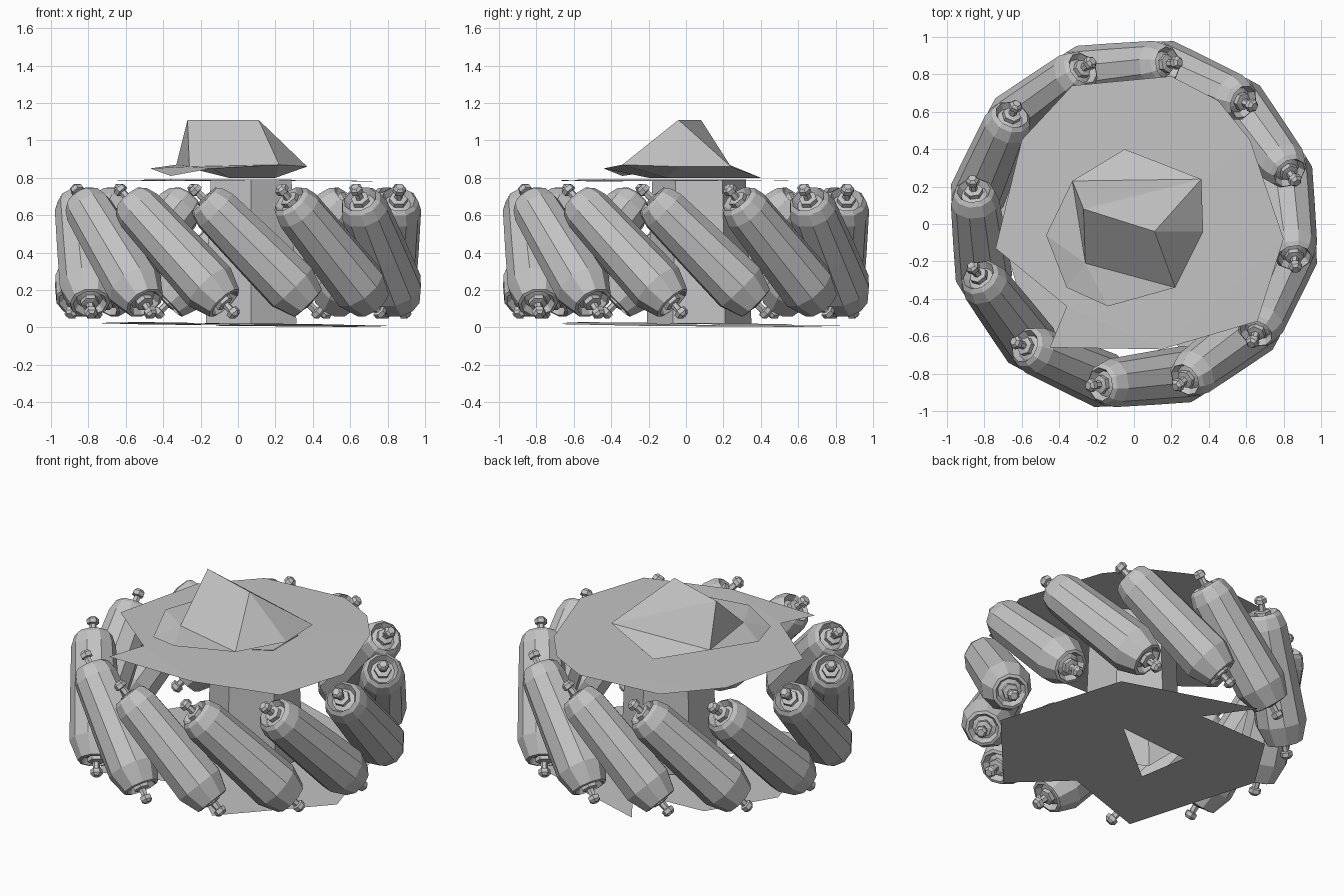
import bpy, bmesh, math
from mathutils import Vector, Matrix

if "Cube" in bpy.data.objects:
    bpy.data.objects.remove(bpy.data.objects["Cube"])

grey = bpy.data.materials.new("plain grey")
grey.diffuse_color = (0.55, 0.55, 0.55, 1)
grey.use_nodes = True
grey.node_tree.nodes["Principled BSDF"].inputs["Base Color"].default_value = grey.diffuse_color


def add_object(name, bm):
    bmesh.ops.recalc_face_normals(bm, faces=bm.faces)
    me = bpy.data.meshes.new(name)
    bm.to_mesh(me)
    bm.free()
    me.materials.append(grey)
    ob = bpy.data.objects.new(name, me)
    bpy.context.collection.objects.link(ob)
    return ob


def lathe(profile, sides, matrix):
    """Closed solid turned around its local z axis."""
    bm = bmesh.new()
    rings = []
    for s, r in profile:
        rings.append([bm.verts.new(matrix @ Vector((
            r * math.cos(2 * math.pi * i / sides),
            r * math.sin(2 * math.pi * i / sides), s))) for i in range(sides)])
    for a, b in zip(rings, rings[1:]):
        for i in range(sides):
            j = (i + 1) % sides
            bm.faces.new((a[i], a[j], b[j], b[i]))
    bm.faces.new(rings[0][::-1])
    bm.faces.new(rings[-1])
    return bm


def sheet(name, loops, height):
    """Thin flat sheet; loops after the first are holes."""
    bm = bmesh.new()
    for loop in loops:
        vs = [bm.verts.new((x, y, height(x, y))) for x, y in loop]
        for a, b in zip(vs, vs[1:] + vs[:1]):
            bm.edges.new((a, b))
    bmesh.ops.triangle_fill(bm, edges=bm.edges[:], use_beauty=True,
                            normal=(0, 0, 1))
    add_object(name, bm)


# ring of twelve slanted rollers, with recessed ends, pins and bolt heads
roller_profile = [(-0.37, 0.04), (-0.36, 0.07), (-0.395, 0.09), (-0.375, 0.11),
                  (-0.31, 0.13), (0.0, 0.143), (0.27, 0.152), (0.39, 0.108),
                  (0.395, 0.09), (0.36, 0.07), (0.37, 0.04)]
pin_profile = [(-0.49, 0.022), (-0.475, 0.036), (-0.45, 0.036), (-0.445, 0.02),
               (-0.405, 0.022), (-0.4, 0.05), (-0.375, 0.05), (-0.37, 0.022),
               (0.37, 0.022), (0.375, 0.05), (0.4, 0.05), (0.405, 0.022),
               (0.445, 0.02), (0.45, 0.036), (0.475, 0.036), (0.49, 0.022)]
for k in range(12):
    phi = math.radians(6.8 + 30 * k)
    radial = Vector((math.cos(phi), math.sin(phi), 0))
    tangent = Vector((-math.sin(phi), math.cos(phi), 0))
    axis = (tangent - Vector((0, 0, 1))).normalized()
    side = axis.cross(radial)
    rot = Matrix((radial, side, axis)).transposed().to_4x4()
    m = Matrix.Translation(radial * 0.83 + Vector((0, 0, 0.407))) @ rot
    add_object(f"roller_{k + 1}", lathe(roller_profile, 10, m))
    add_object(f"roller_pin_{k + 1}", lathe(pin_profile, 6, m))

# upper side plate
sheet("upper_plate",
      [[(-.45, -.66), (.15, -.67), (.66, -.52), (.8, -.08), (.62, .45), (.45, .66),
        (.2, .79), (-.33, .74), (-.6, .45), (-.74, -.13), (-.36, -.44)]],
      lambda x, y: 0.802 - 0.03 * (x * x + y * y))

# lower side plate with three-cornered bore
sheet("lower_plate",
      [[(.84, -.2), (.6, .6), (-.22, .86), (-.03, .58), (-.52, .56), (-.77, .17),
        (-.53, -.67), (.04, -.47), (.35, -.76)],
       [(.23, .18), (-.27, .13), (-.22, -.19)]],
      lambda x, y: 0.016 - 0.012 * x - 0.01 * y)

# open hub tube between the plates
bm = bmesh.new()
bmesh.ops.create_cone(bm, cap_ends=False, segments=6, radius1=0.28, radius2=0.25,
                      depth=0.77,
                      matrix=Matrix.Translation((0.07, 0.07, 0.405)))
add_object("hub_tube", bm)

# faceted hub cap on the upper plate, with a skirt tucked in beneath
bm = bmesh.new()
v = [bm.verts.new(p) for p in (
    (-.27, .08, 1.11), (.11, -.04, 1.11), (-.33, .23, .87), (.36, .24, .86),
    (.37, -.04, .86), (.22, -.34, .87), (-.26, -.21, .86), (-.05, .40, .80),
    (-.47, -.06, .85), (-.14, -.44, .85), (-.36, -.34, .81), (.2, -.1, .80),
    (-.05, -.2, .80))]
for f in ((0, 2, 3), (0, 3, 1), (1, 3, 4), (1, 4, 5), (0, 1, 5, 6), (0, 6, 2),
          (2, 7, 3), (2, 6, 8), (6, 5, 9), (8, 6, 10), (6, 9, 10),
          (3, 11, 4), (4, 11, 5), (5, 11, 12), (5, 12, 9), (3, 7, 11)):
    bm.faces.new([v[i] for i in f])
add_object("hub_cap", bm)
